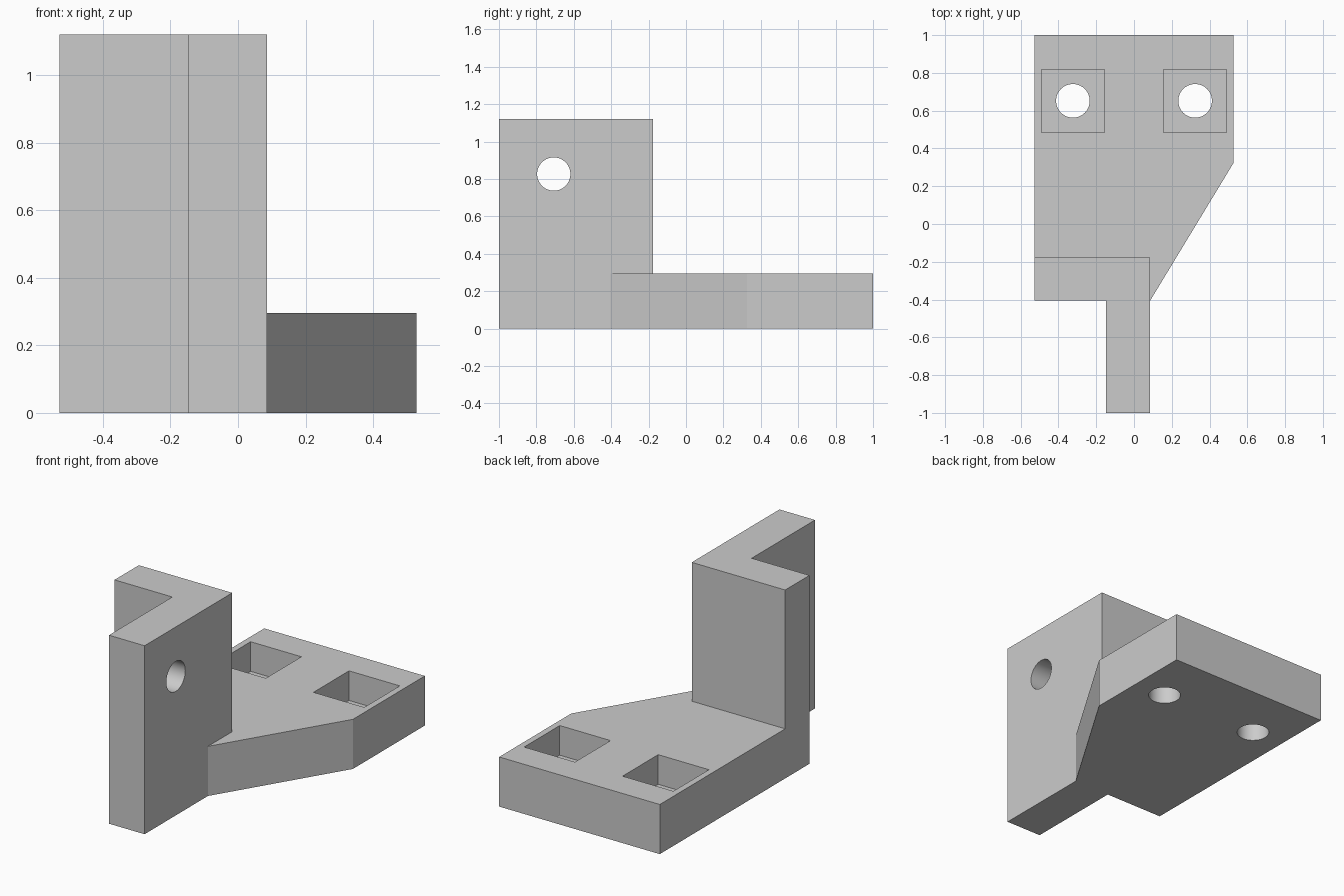
import bpy
import bmesh
import math
from mathutils import Matrix

cube = bpy.data.objects.get("Cube")
if cube:
    bpy.data.objects.remove(cube, do_unlink=True)

PLATE_H, TOP = 0.295, 1.12
LEG_L, LEG_R = -0.148, 0.086
SIDE, WALL_F, WALL_B = 0.528, -0.405, -0.177
HOLE_R = 0.089

grey = bpy.data.materials.new("light_grey")
grey.use_nodes = True
grey.diffuse_color = (0.6, 0.6, 0.6, 1)
grey.node_tree.nodes["Principled BSDF"].inputs["Base Color"].default_value = (0.6, 0.6, 0.6, 1)


def add_object(name, bm):
    bmesh.ops.recalc_face_normals(bm, faces=bm.faces)
    mesh = bpy.data.meshes.new(name)
    bm.to_mesh(mesh)
    bm.free()
    mesh.materials.append(grey)
    obj = bpy.data.objects.new(name, mesh)
    bpy.context.collection.objects.link(obj)
    return obj


def prism(name, outline, z0, z1):
    bm = bmesh.new()
    face = bm.faces.new([bm.verts.new((x, y, z0)) for x, y in outline])
    ext = bmesh.ops.extrude_face_region(bm, geom=[face], use_keep_orig=True)
    top = [v for v in ext["geom"] if isinstance(v, bmesh.types.BMVert)]
    bmesh.ops.translate(bm, verts=top, vec=(0, 0, z1 - z0))
    return add_object(name, bm)


def drill(name, center, axis):
    bm = bmesh.new()
    turn = Matrix.Rotation(math.pi / 2, 4, "Y") if axis == "X" else Matrix()
    bmesh.ops.create_cone(bm, cap_ends=True, segments=64, radius1=HOLE_R,
                          radius2=HOLE_R, depth=0.8,
                          matrix=Matrix.Translation(center) @ turn)
    return add_object(name, bm)


def combine(obj, other, operation):
    mod = obj.modifiers.new(operation.title(), "BOOLEAN")
    mod.operation, mod.object, mod.solver = operation, other, "EXACT"
    bpy.context.view_layer.objects.active = obj
    bpy.ops.object.modifier_apply(modifier=mod.name)
    bpy.data.objects.remove(other, do_unlink=True)


# Base plate with one tapered side
bracket = prism("bracket", [(-SIDE, WALL_F), (LEG_R, WALL_F), (SIDE, 0.325),
                            (SIDE, 1), (-SIDE, 1)], 0, PLATE_H)

# Upright: back wall and forward leg in one outline
upright = prism("upright", [(LEG_L, -1), (LEG_R, -1), (LEG_R, WALL_B),
                            (-SIDE, WALL_B), (-SIDE, WALL_F), (LEG_L, WALL_F)], 0, TOP)
combine(bracket, upright, "UNION")

# Square nut pockets with through holes
for side in (-1, 1):
    cx, cy, h = side * 0.3235, 0.652, 0.167
    pocket = prism("pocket_cutter", [(cx - h, cy - h), (cx + h, cy - h),
                                     (cx + h, cy + h), (cx - h, cy + h)], 0.119, 0.5)
    combine(bracket, pocket, "DIFFERENCE")
    combine(bracket, drill("screw_hole_cutter", (cx, cy, 0), "Z"), "DIFFERENCE")

# Cross hole through the leg
combine(bracket, drill("cross_hole_cutter", (0, -0.707, 0.826), "X"), "DIFFERENCE")

bpy.ops.object.select_all(action="DESELECT")
bracket.select_set(True)
bpy.context.view_layer.objects.active = bracket
bpy.ops.object.shade_smooth_by_angle(angle=math.radians(30))
